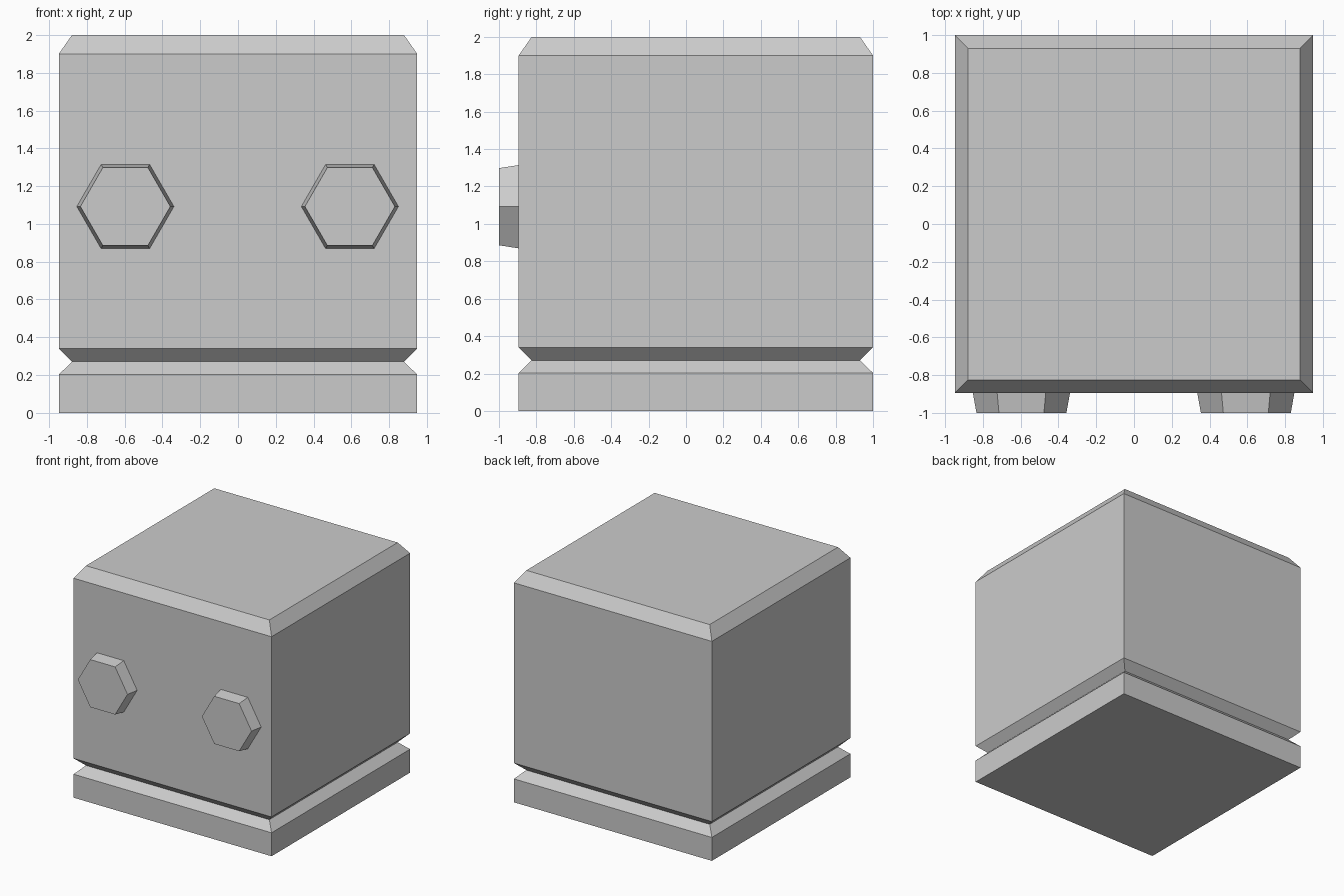
import bpy, bmesh
from math import cos, sin, pi

if "Cube" in bpy.data.objects:
    bpy.data.objects.remove(bpy.data.objects["Cube"])


def loft(name, rings):
    """Skin a stack of equal-length point rings and cap both ends."""
    bm = bmesh.new()
    loops = [[bm.verts.new(p) for p in ring] for ring in rings]
    n = len(loops[0])
    for a, b in zip(loops, loops[1:]):
        for i in range(n):
            j = (i + 1) % n
            bm.faces.new((a[i], a[j], b[j], b[i]))
    bm.faces.new(loops[0][::-1])
    bm.faces.new(loops[-1])
    bmesh.ops.recalc_face_normals(bm, faces=bm.faces)
    mesh = bpy.data.meshes.new(name)
    bm.to_mesh(mesh)
    bm.free()
    obj = bpy.data.objects.new(name, mesh)
    bpy.context.collection.objects.link(obj)
    return obj


HALF_X, FRONT, BACK = 0.948, -0.895, 1.0


def box_ring(z, inset):
    x, f, b = HALF_X - inset, FRONT + inset, BACK - inset
    return [(-x, f, z), (x, f, z), (x, b, z), (-x, b, z)]


def hex_ring(cx, cz, y, r):
    return [(cx + r * cos(i * pi / 3), y, cz + r * sin(i * pi / 3)) for i in range(6)]


# Body: block with a V groove near the base and a chamfered top
profile = [(0, 0), (0.203, 0), (0.271, 0.07), (0.34, 0), (1.9, 0), (2.0, 0.07)]
loft("body", [box_ring(z, inset) for z, inset in profile])

# Two tapered hexagonal knobs on the front face
for side, cx in (("left", -0.596), ("right", 0.592)):
    loft(side + "_knob", [hex_ring(cx, 1.092, FRONT, 0.257),
                          hex_ring(cx, 1.092, -1.0, 0.238)])
